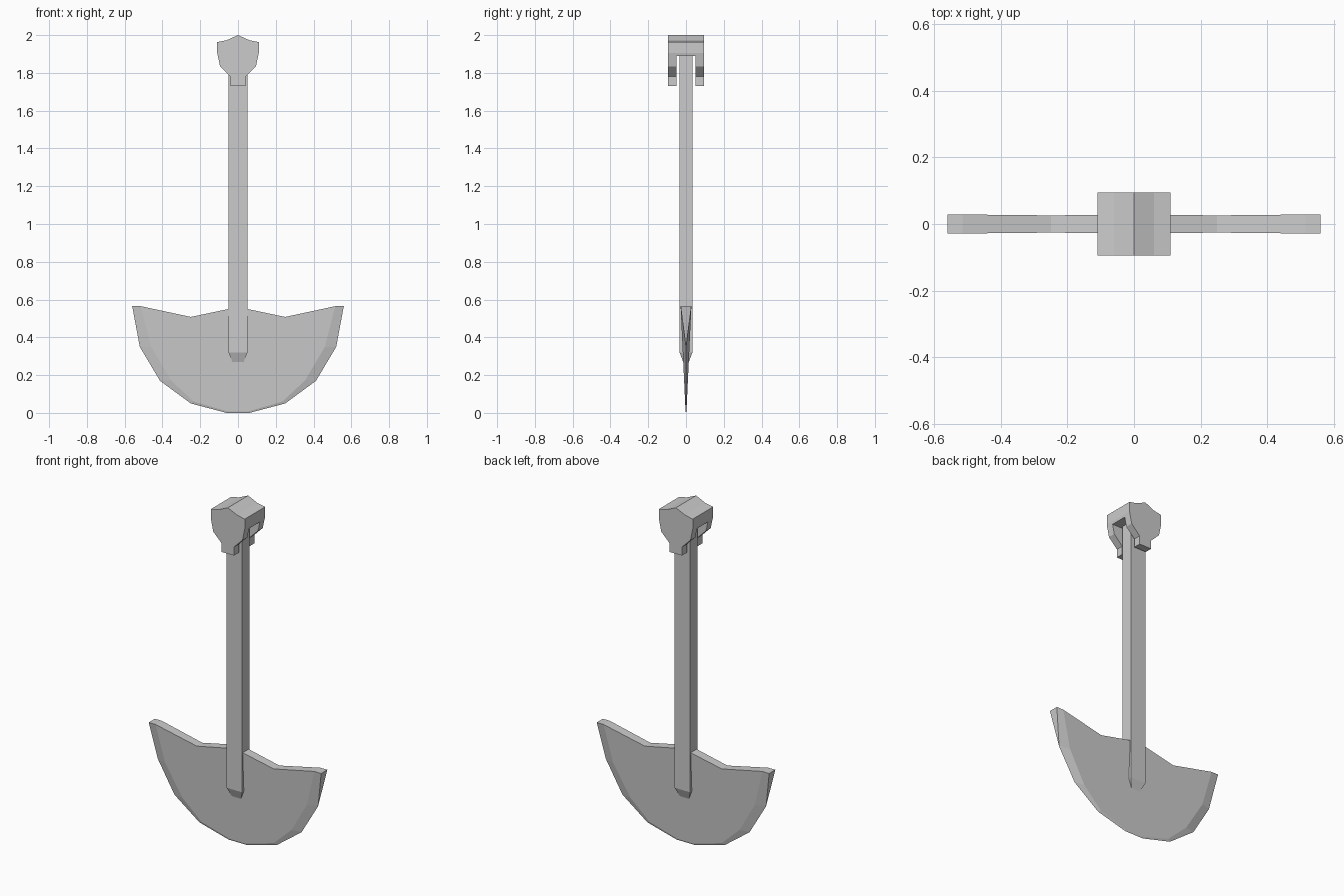
import bpy, bmesh

if "Cube" in bpy.data.objects:
    bpy.data.objects.remove(bpy.data.objects["Cube"])


def mirrored(half):
    """Right half outline, listed top to bottom, closed by its mirror image."""
    return half + [(-x, z) for x, z in reversed(half) if x > 1e-6]


def finish(name, bm):
    bmesh.ops.recalc_face_normals(bm, faces=bm.faces)
    mesh = bpy.data.meshes.new(name)
    bm.to_mesh(mesh)
    bm.free()
    obj = bpy.data.objects.new(name, mesh)
    bpy.context.collection.objects.link(obj)
    return obj


def prism(name, profile, half_depth):
    bm = bmesh.new()
    face = bm.faces.new([bm.verts.new((x, -half_depth, z)) for x, z in profile])
    ext = bmesh.ops.extrude_face_region(bm, geom=[face])
    verts = [v for v in ext["geom"] if isinstance(v, bmesh.types.BMVert)]
    bmesh.ops.translate(bm, vec=(0, 2 * half_depth, 0), verts=verts)
    return finish(name, bm)


# Shaft: square bar with a chisel-like lower end
bm = bmesh.new()
rings = []
for hx, hy, z in [(0.05, 0.034, 1.90), (0.05, 0.034, 0.32), (0.027, 0.012, 0.262)]:
    rings.append([bm.verts.new((sx * hx, sy * hy, z))
                  for sx, sy in ((-1, -1), (1, -1), (1, 1), (-1, 1))])
for a, b in zip(rings, rings[1:]):
    for i in range(4):
        j = (i + 1) % 4
        bm.faces.new((a[i], a[j], b[j], b[i]))
bm.faces.new(rings[0])
bm.faces.new(rings[-1])
finish("shaft", bm)

# Blade: wedge that thins downwards, with a bevelled cutting edge
outer = mirrored([(0.56, 0.565), (0.52, 0.35), (0.413, 0.17), (0.25, 0.05), (0.06, 0.0)])
inner = mirrored([(0.515, 0.565), (0.46, 0.35), (0.355, 0.172), (0.235, 0.06), (0.055, 0.008)])
top = [(-0.25, 0.508), (-0.05, 0.55), (0.05, 0.55), (0.25, 0.508)]


def thickness(z):
    return 0.002 + 0.047 * z


bm = bmesh.new()
last = len(outer) - 1
edge = [None if i in (0, last) else bm.verts.new((x, 0, z)) for i, (x, z) in enumerate(outer)]
backs = []
for s in (-1, 1):
    tips = [bm.verts.new((x, s * thickness(z), z)) for x, z in (outer[0], outer[-1])]
    rim = [tips[0]] + edge[1:-1] + [tips[1]]
    core = [bm.verts.new((x, s * thickness(z), z)) for x, z in inner]
    upper = [bm.verts.new((x, s * thickness(z), z)) for x, z in top]
    bm.faces.new(core + upper)
    for i in range(last):
        bm.faces.new((core[i], core[i + 1], rim[i + 1], rim[i]))
    backs.append([tips[1], core[-1]] + upper + [core[0], tips[0]])
for i in range(len(backs[0]) - 1):
    bm.faces.new((backs[0][i], backs[0][i + 1], backs[1][i + 1], backs[1][i]))
bm.faces.new((backs[0][-1], backs[1][-1], edge[1]))
bm.faces.new((backs[0][0], backs[1][0], edge[-2]))
finish("blade", bm)

# Handle grip: shaped block, slotted underneath to straddle the shaft
grip = prism("handle_grip", mirrored([
    (0, 2.0), (0.06, 1.973), (0.11, 1.963), (0.11, 1.905),
    (0.095, 1.835), (0.04, 1.78), (0.04, 1.73)]), 0.094)
cutter = prism("slot_cutter", [(-0.3, 1.6), (0.3, 1.6), (0.3, 1.89), (-0.3, 1.89)], 0.05)
cutter.hide_render = True
mod = grip.modifiers.new("slot", "BOOLEAN")
mod.operation = "DIFFERENCE"
mod.solver = "EXACT"
mod.object = cutter
bpy.context.view_layer.objects.active = grip
bpy.ops.object.modifier_apply(modifier=mod.name)
bpy.data.objects.remove(cutter)
